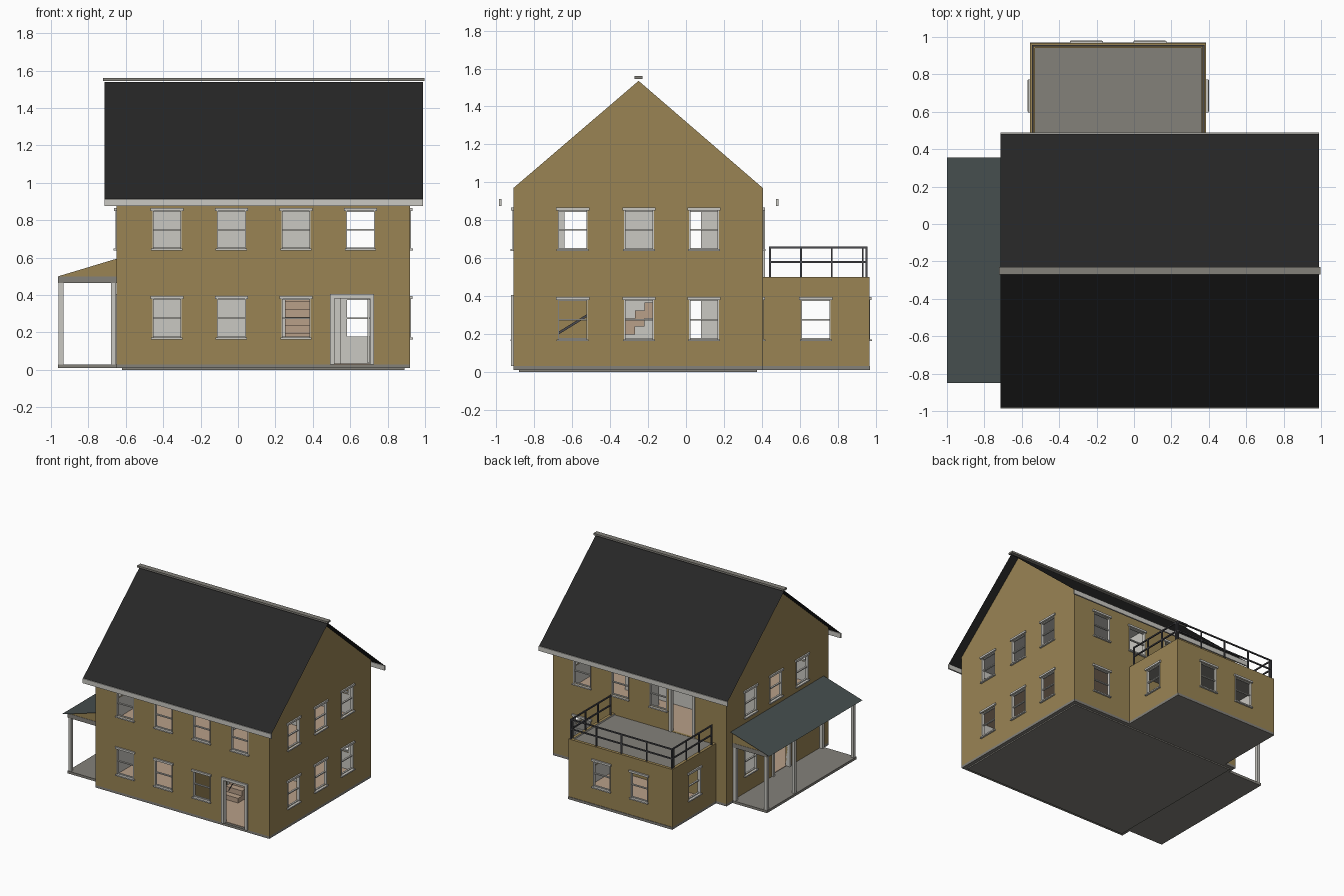
import bpy, bmesh

if "Cube" in bpy.data.objects:
    bpy.data.objects.remove(bpy.data.objects["Cube"], do_unlink=True)


def material(name, *rgb):
    m = bpy.data.materials.new(name)
    m.use_nodes = True
    m.diffuse_color = (*rgb, 1)
    m.node_tree.nodes["Principled BSDF"].inputs["Base Color"].default_value = (*rgb, 1)
    return m


TAN = material("tan_wall", .32, .23, .088)
BLACK = material("black_roofing", .019, .019, .019)
SLATE = material("slate_roofing", .06, .075, .075)
TRIM = material("light_trim", .59, .58, .54)
CONCRETE = material("grey_concrete", .23, .22, .195)
METAL = material("dark_metal", .07, .07, .078)
WOOD = material("floor_wood", .48, .35, .25)


def finish(name, bm, *mats):
    mesh = bpy.data.meshes.new(name)
    bm.to_mesh(mesh)
    bm.free()
    for m in mats:
        mesh.materials.append(m)
    obj = bpy.data.objects.new(name, mesh)
    bpy.context.collection.objects.link(obj)
    return obj


def boxes(name, mat, items):
    """One object made of boxes, each given by two opposite corners."""
    bm = bmesh.new()
    for a, b in items:
        for v in bmesh.ops.create_cube(bm, size=1)["verts"]:
            v.co = [(p + q) / 2 + c * abs(q - p) for p, q, c in zip(a, b, v.co)]
    return finish(name, bm, mat)


def sheet(name, mat, polygons):
    bm = bmesh.new()
    for poly in polygons:
        bm.faces.new([bm.verts.new(p) for p in poly])
    bmesh.ops.remove_doubles(bm, verts=bm.verts, dist=.0001)
    return finish(name, bm, mat)


# Wall planes: axis of the normal, its sign, position
X0, X1, Y0, Y1 = -.65, .92, -.91, .405
AX0, AX1, AY1 = -.555, .385, .967
BASE, FLOOR2, EAVE, RIDGE_Y, RIDGE = .03, .49, .97, -.25, 1.535
FRONT, BACK = ("y", -1, Y0), ("y", 1, Y1)
LEFT, RIGHT = ("x", 1, X1), ("x", -1, X0)
ANNEX_BACK = ("y", 1, AY1)
ANNEX_LEFT, ANNEX_RIGHT = ("x", 1, AX1), ("x", -1, AX0)


def place(side, u, d, z):
    """Point at u along the wall, d outward from it, height z."""
    axis, sign, pos = side
    return (u, pos + sign * d, z) if axis == "y" else (pos + sign * d, u, z)


def wall(name, side, u0, u1, top, holes, gable=False):
    """Wall panel with rectangular openings; the inner face is light."""
    us = sorted({u0, u1, *[h[0] for h in holes], *[h[1] for h in holes]})
    if gable:
        us = sorted({*us, RIDGE_Y})
    zs = sorted({BASE, top, *[h[2] for h in holes], *[h[3] for h in holes]})
    bm = bmesh.new()
    polys = []
    for a, b in zip(us, us[1:]):
        for c, d in zip(zs, zs[1:]):
            mu, mz = (a + b) / 2, (c + d) / 2
            if not any(h[0] < mu < h[1] and h[2] < mz < h[3] for h in holes):
                polys.append([(a, c), (b, c), (b, d), (a, d)])
    if gable:
        polys.append([(u, top) for u in us] + [(RIDGE_Y, RIDGE)])
    flip = (side[0] == "y") == (side[1] > 0)
    for p in polys:
        pts = [place(side, u, 0, z) for u, z in (reversed(p) if flip else p)]
        bm.faces.new([bm.verts.new(q) for q in pts])
    bmesh.ops.remove_doubles(bm, verts=bm.verts, dist=.0001)
    obj = finish(name, bm, TAN, TRIM)
    mod = obj.modifiers.new("thickness", "SOLIDIFY")
    mod.thickness = .025
    mod.offset = -1
    mod.material_offset = 1


HALF = .078
LOW, HIGH = (.172, .38), (.648, .85)


def window(name, side, u, span):
    """Adds lintel, sill and sash, and returns the opening."""
    z0, z1 = span
    a, b, mid = u - HALF, u + HALF, (z0 + z1) / 2
    parts = [(a - .01, b + .01, -.01, .012, z1, z1 + .016),
             (a - .006, b + .006, -.01, .015, z0 - .01, z0),
             (a, a + .006, -.02, .004, z0, z1),
             (b - .006, b, -.02, .004, z0, z1),
             (a, b, -.02, -.006, mid - .004, mid + .004),
             (a, b, -.02, -.006, z0, z0 + .006),
             (a, b, -.02, -.006, z1 - .006, z1)]
    boxes(name, TRIM, [(place(side, p[0], p[2], p[4]), place(side, p[1], p[3], p[5])) for p in parts])
    return a, b, z0, z1


def door(name, side, u, z0, z1):
    """Adds a door casing, and returns the opening."""
    a, b, w = u - .095, u + .095, .022
    parts = [(a - w, a, z0, z1), (b, b + w, z0, z1), (a - w, b + w, z1, z1 + w)]
    boxes(name, TRIM, [(place(side, p[0], -.025, p[2]), place(side, p[1], .012, p[3])) for p in parts])
    return a, b, z0, z1


def windows(name, side, us, span):
    return [window(f"{name}_{i + 1}", side, u, span) for i, u in enumerate(us)]


# Foundations and floors
boxes("foundation", CONCRETE, [((X0, Y0, .01), (X1, Y1, BASE)),
                               ((X0 + .03, Y0 + .03, 0), (X1 - .03, Y1 - .03, .01)),
                               ((AX0, Y1, .01), (AX1, AY1 + .004, BASE))])
boxes("ground_floor", WOOD, [((X0 + .02, Y0 + .02, BASE), (X1 - .02, Y1 - .02, .034)),
                             ((AX0 + .02, Y1, BASE), (AX1 - .02, AY1 - .02, .034))])
boxes("upper_floor", WOOD, [((X0 + .02, Y0 + .02, .45), (X1 - .02, Y1 - .02, FLOOR2))])
boxes("ceiling", TRIM, [((X0 + .02, Y0 + .02, .91), (X1 - .02, Y1 - .02, .925))])

# Main walls
bays = [-.38, -.035, .31, .655]
holes = windows("front_lower_window", FRONT, bays[:3], LOW)
holes += windows("front_upper_window", FRONT, bays, HIGH)
holes.append(door("front_door_frame", FRONT, .61, BASE, .383))
wall("front_wall", FRONT, X0, X1, EAVE, holes)

holes = windows("back_lower_window", BACK, bays[3:], LOW)
holes += windows("back_upper_window", BACK, bays[1:], HIGH)
holes.append(door("deck_door_frame", BACK, -.25, FLOOR2, .84))
wall("back_wall", BACK, X0, X1, EAVE, holes)

bays = [-.598, -.248, .095]
holes = windows("left_lower_window", LEFT, bays, LOW)
holes += windows("left_upper_window", LEFT, bays, HIGH)
wall("left_wall", LEFT, Y0, Y1, EAVE, holes, gable=True)

holes = windows("right_lower_window", RIGHT, [.095], LOW)
holes += windows("right_upper_window", RIGHT, [-.57, -.23, .095], HIGH)
holes.append(door("porch_door_frame", RIGHT, -.3, BASE, .383))
wall("right_wall", RIGHT, Y0, Y1, EAVE, holes, gable=True)

# Back annex with roof deck
DECK_TOP = .5
wall("annex_back_wall", ANNEX_BACK, AX0, AX1, DECK_TOP,
     windows("annex_back_window", ANNEX_BACK, [-.255, .085], LOW))
wall("annex_left_wall", ANNEX_LEFT, Y1, AY1, DECK_TOP,
     windows("annex_left_window", ANNEX_LEFT, [.685], LOW))
wall("annex_right_wall", ANNEX_RIGHT, Y1, AY1, DECK_TOP,
     windows("annex_right_window", ANNEX_RIGHT, [.685], LOW))
boxes("deck", CONCRETE, [((AX0 + .02, Y1, .465), (AX1 - .02, AY1 - .02, .488))])

# Deck railing
RX0, RX1, RY0, RY1, R = AX0 + .014, AX1 - .014, .443, AY1 - .014, .005
posts = [(x, RY0 + i * .163) for x in (RX0, RX1) for i in range(4)]
posts += [(RX0 + (RX1 - RX0) * i / 4, RY1) for i in range(5)]
rails = [((x - R, y - R, DECK_TOP - .01), (x + R, y + R, .66)) for x, y in posts]
for z in (.58, .657):
    rails.append(((RX0 - R, RY1 - R, z - R), (RX1 + R, RY1 + R, z + R)))
    rails += [((x - R, RY0 - R, z - R), (x + R, RY1 + R, z + R)) for x in (RX0, RX1)]
boxes("deck_railing", METAL, rails)

# Main roof
RX = (-.715, .99)
EAVES = (-.98, .482)
ROOF_EDGE, ROOF_TOP = .913, RIDGE + .005
sheet("main_roof", BLACK, [
    [(RX[0], EAVES[0], ROOF_EDGE), (RX[1], EAVES[0], ROOF_EDGE),
     (RX[1], RIDGE_Y, ROOF_TOP), (RX[0], RIDGE_Y, ROOF_TOP)],
    [(RX[0], RIDGE_Y, ROOF_TOP), (RX[1], RIDGE_Y, ROOF_TOP),
     (RX[1], EAVES[1], ROOF_EDGE), (RX[0], EAVES[1], ROOF_EDGE)]])
boxes("eave_fascia", TRIM, [((RX[0], y - .006, .875), (RX[1], y + .006, ROOF_EDGE)) for y in EAVES])
boxes("ridge_cap", CONCRETE, [((RX[0] - .007, RIDGE_Y - .021, 1.545), (RX[1] + .007, RIDGE_Y + .021, 1.56))])

# Side porch
PX, PY0, PY1, W = -.963, -.825, .33, .026
BEAM0, BEAM1 = .465, .5
boxes("porch_floor", CONCRETE, [((PX, PY0, .01), (X0, PY1, BASE))])
spots = [(x, y) for x in (PX + .004, X0 - W - .002) for y in (PY0 + .004, PY1 - W - .004)]
spots.append((PX + .004, -.06))
boxes("porch_posts", TRIM, [((x, y, BASE), (x + W, y + W, BEAM0)) for x, y in spots])
boxes("porch_beams", CONCRETE, [((PX, PY0, BEAM0), (PX + .03, PY1, BEAM1)),
                                ((PX, PY0, BEAM0), (X0, PY0 + .03, BEAM1)),
                                ((PX, PY1 - .03, BEAM0), (X0, PY1, BEAM1))])
sheet("porch_gable_ends", TAN, [[(PX, y, BEAM1), (X0, y, BEAM1), (X0, y, .594)]
                                for y in (PY0 + .002, PY1 - .002)])
sheet("porch_roof", SLATE, [[(-1, -.85, .492), (X0, -.85, .598), (X0, .355, .598), (-1, .355, .492)]])

# Interior partitions, open front door and staircase
rooms = []
for z0, z1 in ((BASE, .45), (FLOOR2, .91)):
    rooms += [((X0 + .02, -.012, z0), (.55, .002, z1)),
              ((.19, -.42, z0), (.2, 0, z1)),
              ((.19, .08, z0), (.2, Y1 - .02, z1))]
boxes("partition_walls", TRIM, rooms)
boxes("hall_panel", TAN, [((.19, Y0 + .025, BASE), (.2, -.43, .45))])
boxes("open_front_door", TRIM, [((.693, Y0 + .01, .036), (.704, Y0 + .19, .38))])
STEP, RISE = .05, .042
boxes("staircase", WOOD, [((.25, -.57 + i * STEP, BASE + max(i - 1, 0) * RISE),
                           (.4, -.57 + (i + 1) * STEP, BASE + (i + 1) * RISE)) for i in range(10)])
sheet("stair_handrail", METAL, [[(.405, -.7, .18), (.405, -.4, .365), (.405, -.4, .38), (.405, -.7, .195)]])
